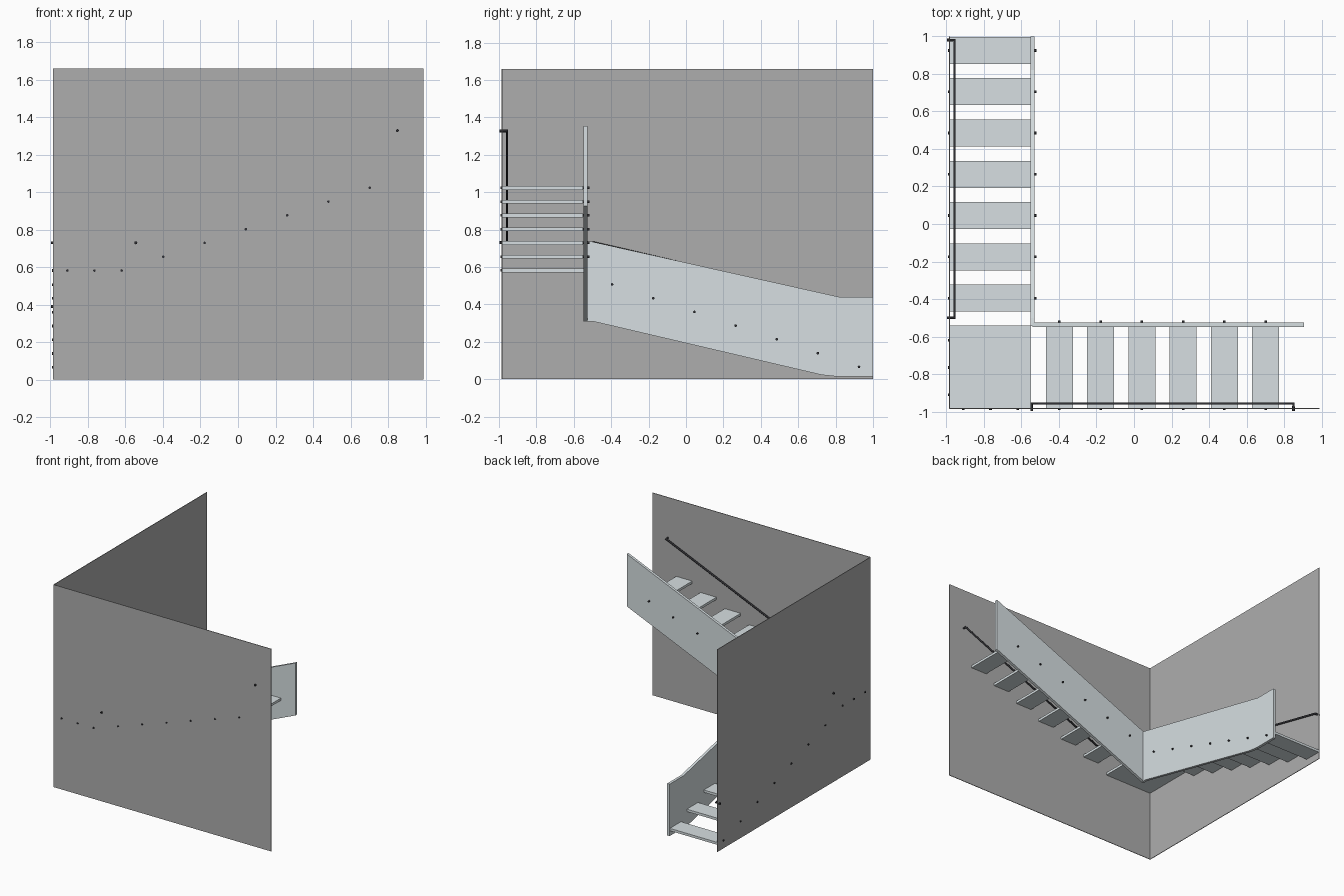
import bpy, bmesh
from mathutils import Vector

if "Cube" in bpy.data.objects:
    bpy.data.objects.remove(bpy.data.objects["Cube"])


def material(name, rgb):
    m = bpy.data.materials.new(name)
    m.diffuse_color = (*rgb, 1)
    m.use_nodes = True
    m.node_tree.nodes["Principled BSDF"].inputs["Base Color"].default_value = m.diffuse_color
    return m


GLASS = material("pale_glass", (0.68, 0.74, 0.76))
WALL = material("wall_grey", (0.42, 0.42, 0.42))
METAL = material("dark_metal", (0.03, 0.03, 0.035))


def finish(name, bm, mat):
    bmesh.ops.recalc_face_normals(bm, faces=bm.faces)
    me = bpy.data.meshes.new(name)
    bm.to_mesh(me)
    bm.free()
    me.materials.append(mat)
    ob = bpy.data.objects.new(name, me)
    bpy.context.collection.objects.link(ob)
    return ob


def prism(name, points, offset, mat):
    """Extrude a flat 3D outline along an offset vector."""
    bm = bmesh.new()
    face = bm.faces.new([bm.verts.new(p) for p in points])
    ext = bmesh.ops.extrude_face_region(bm, geom=[face])
    verts = [g for g in ext["geom"] if isinstance(g, bmesh.types.BMVert)]
    bmesh.ops.translate(bm, vec=offset, verts=verts)
    return finish(name, bm, mat)


def box(name, x0, x1, y0, y1, z0, z1, mat):
    return prism(name, [(x0, y0, z0), (x1, y0, z0), (x1, y1, z0), (x0, y1, z0)],
                 (0, 0, z1 - z0), mat)


def rod(name, a, b, r):
    a, b = Vector(a), Vector(b)
    bm = bmesh.new()
    bmesh.ops.create_cone(bm, cap_ends=True, segments=12, radius1=r, radius2=r,
                          depth=(b - a).length)
    bm.transform((b - a).to_track_quat('Z', 'Y').to_matrix().to_4x4())
    bmesh.ops.translate(bm, vec=(a + b) / 2, verts=bm.verts)
    for f in bm.faces:
        f.smooth = len(f.verts) == 4
    for e in bm.edges:
        e.smooth = all(len(f.verts) == 4 for f in e.link_faces)
    return finish(name, bm, METAL)


def handrail(name, points):
    cu = bpy.data.curves.new(name, 'CURVE')
    cu.dimensions = '3D'
    cu.bevel_depth = 0.008
    cu.bevel_resolution = 2
    cu.use_fill_caps = True
    sp = cu.splines.new('POLY')
    sp.points.add(len(points) - 1)
    for p, co in zip(sp.points, points):
        p.co = (*co, 1)
    cu.materials.append(METAL)
    ob = bpy.data.objects.new(name, cu)
    bpy.context.collection.objects.link(ob)


RUN, RISE, LAND_Z = 0.22, 0.0735, 0.582
IN, OUT = -0.98, -0.55          # wall side and stringer side of the treads
T = 0.01                        # half tread thickness

# Thin walls meeting at the corner
box("front_wall", -0.985, 0.99, -0.986, -0.981, 0, 1.66, WALL)
box("left_wall", -0.986, -0.981, -0.981, 1.0, 0, 1.66, WALL)

# Lower flight with wall and stringer bolts
for i in range(7):
    y, z = 0.925 - RUN * i, 0.066 + RISE * i
    box(f"lower_tread_{i}", IN, OUT, y - 0.072, y + 0.072, z - T, z + T, GLASS)
    rod(f"lower_wall_bolt_{i}", (-0.992, y, z), (-0.97, y, z), 0.007)
    rod(f"lower_stringer_bolt_{i}", (-0.56, y, z), (-0.519, y, z), 0.007)

# Corner landing and its bolts
box("landing", IN, OUT, IN, -0.54, LAND_Z - T, LAND_Z + T, GLASS)
for i, d in enumerate((-0.91, -0.765, -0.62)):
    rod(f"landing_left_bolt_{i}", (-0.992, d, LAND_Z), (-0.97, d, LAND_Z), 0.007)
    rod(f"landing_front_bolt_{i}", (d, -0.992, LAND_Z), (d, -0.97, LAND_Z), 0.007)

# Upper flight with wall and stringer bolts
for i in range(6):
    x, z = -0.398 + RUN * i, LAND_Z + RISE * (i + 1)
    box(f"upper_tread_{i}", x - 0.072, x + 0.072, IN, OUT, z - T, z + T, GLASS)
    rod(f"upper_wall_bolt_{i}", (x, -0.992, z), (x, -0.97, z), 0.007)
    rod(f"upper_stringer_bolt_{i}", (x, -0.56, z), (x, -0.515, z), 0.007)

# Glass side panels
lower = [(-0.545, 0.74), (-0.5, 0.735), (0.82, 0.44), (1.0, 0.44), (1.0, 0.014),
         (0.81, 0.014), (0.725, 0.023), (-0.5, 0.31), (-0.545, 0.31)]
prism("lower_stringer", [(-0.552, y, z) for y, z in lower], (0.022, 0, 0), GLASS)
upper = [(-0.54, 0.31), (0.905, 0.925), (0.905, 1.355), (-0.54, 0.74)]
prism("upper_stringer", [(x, -0.548, z) for x, z in upper], (0, 0.022, 0), GLASS)

# Handrails returning into the walls
handrail("lower_handrail", [(-0.998, 0.98, 0.39), (-0.957, 0.98, 0.39),
                            (-0.957, -0.5, 0.73), (-0.998, -0.5, 0.73)])
handrail("upper_handrail", [(-0.545, -0.998, 0.73), (-0.545, -0.957, 0.73),
                            (0.85, -0.957, 1.328), (0.85, -0.998, 1.328)])
